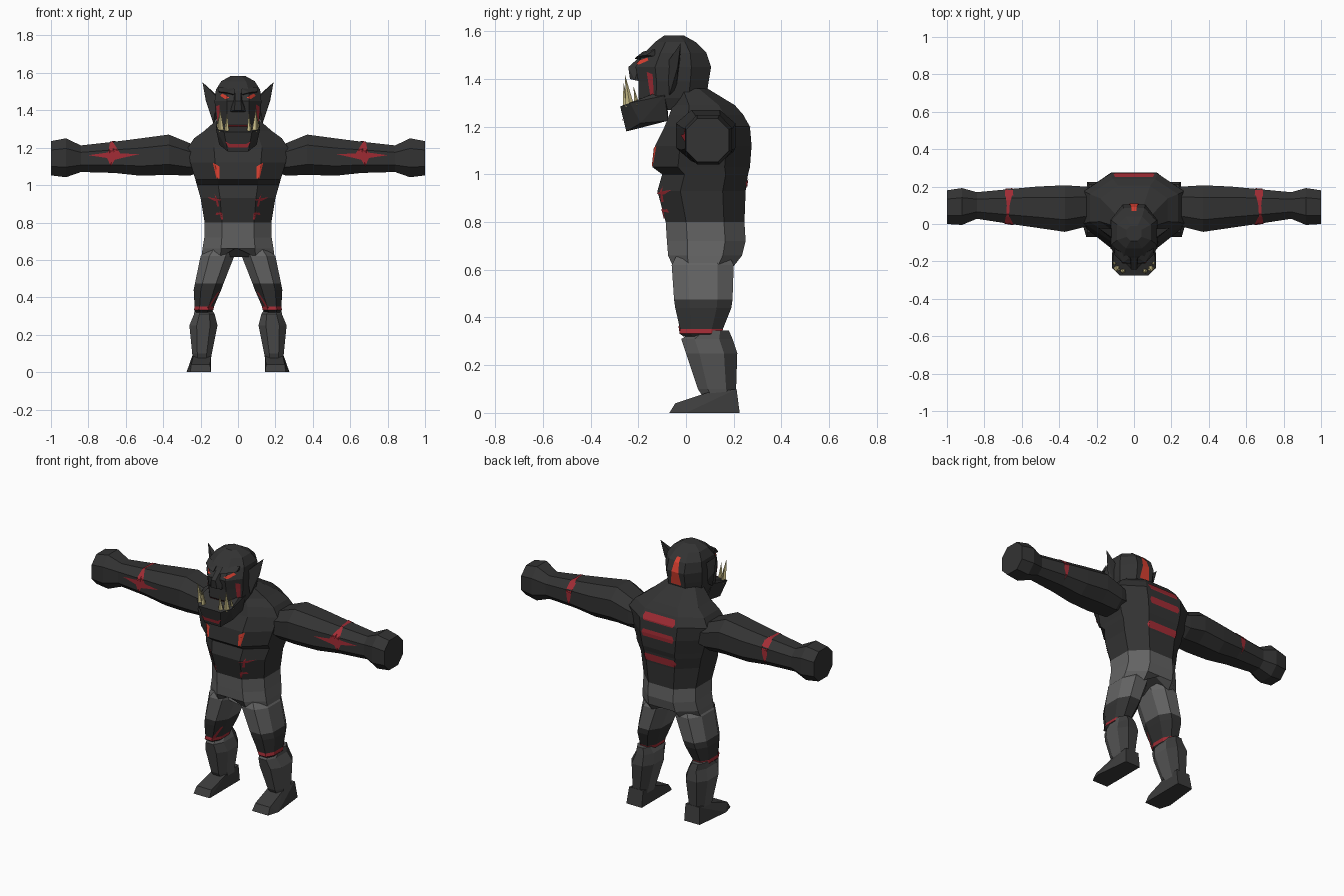
import bpy, bmesh, math
from mathutils import Vector
from mathutils.bvhtree import BVHTree

if "Cube" in bpy.data.objects:
    bpy.data.objects.remove(bpy.data.objects["Cube"])


def colour(name, r, g, b):
    m = bpy.data.materials.new(name)
    m.diffuse_color = (r, g, b, 1)
    m.use_nodes = True
    m.node_tree.nodes["Principled BSDF"].inputs["Base Color"].default_value = m.diffuse_color
    return m


SKIN = colour("charcoal skin", .033, .033, .033)
SHORTS = colour("grey shorts", .125, .125, .125)
SHIN = colour("grey shin guard", .09, .09, .09)
BOOT = colour("dark boot", .045, .045, .045)
RED = colour("dark red paint", .36, .025, .035)
BRIGHT = colour("bright red", .68, .05, .03)
TUSK = colour("tusk ivory", .62, .54, .26)

trees = {}


def finish(name, bm, mats, rule=None):
    bmesh.ops.recalc_face_normals(bm, faces=bm.faces)
    bm.normal_update()
    if rule:
        for f in bm.faces:
            f.material_index = rule(f.calc_center_median(), f.normal)
    trees[name] = BVHTree.FromBMesh(bm)
    me = bpy.data.meshes.new(name)
    bm.to_mesh(me)
    bm.free()
    for m in mats:
        me.materials.append(m)
    ob = bpy.data.objects.new(name, me)
    bpy.context.collection.objects.link(ob)
    return ob


def loft(name, rings, axis, mats, rule=None, s=1, c=.48, lift=None):
    """Skin a chamfered cross-section through rings of (t, a0, a1, b0, b1)."""
    quarter = [(0, -1), (c, -1), (1, -c), (1, c), (c, 1)]
    prof = quarter + [(-a, -b) for a, b in quarter]
    bm = bmesh.new()
    loops = []
    for t, a0, a1, b0, b1 in rings:
        loop = []
        for u, v in prof:
            a, b = (a0 + a1 + u * (a1 - a0)) / 2, (b0 + b1 + v * (b1 - b0)) / 2
            co = (a * s, b, t) if axis == 'z' else (t * s, a, b)
            loop.append(bm.verts.new(co))
        loops.append(loop)
    n = len(prof)
    for p, q in zip(loops, loops[1:]):
        for i in range(n):
            bm.faces.new((p[i], p[(i + 1) % n], q[(i + 1) % n], q[i]))
    bm.faces.new(loops[0])
    bm.faces.new(loops[-1])
    if lift:
        for i in (0, 5):
            loops[0][i].co.z += lift
    return finish(name, bm, mats, rule)


def hull(name, pts, mat, s=1, mirror=False):
    bm = bmesh.new()
    for x, y, z in pts:
        bm.verts.new((x * s, y, z))
        if mirror:
            bm.verts.new((-x, y, z))
    out = bmesh.ops.convex_hull(bm, input=bm.verts)
    bmesh.ops.delete(bm, geom=list({g for g in out["geom_interior"] if isinstance(g, bmesh.types.BMVert)}),
                     context='VERTS')
    return finish(name, bm, [mat])


def paint(name, target, outline, side, mat, s=1):
    """Lay a thin painted patch on a part; outline is seen along the side vector."""
    d = Vector(side)
    bm = bmesh.new()
    for a, b in outline:
        if abs(d.x) > .5:
            co = (d.x * 2, a, b)
        elif abs(d.y) > .5:
            co = (a * s, d.y * 2, b)
        else:
            co = (a * s, b, d.z * 2)
        bm.verts.new(co)
    bm.faces.new(bm.verts)
    bmesh.ops.triangulate(bm, faces=bm.faces)
    bmesh.ops.subdivide_edges(bm, edges=bm.edges, cuts=5, use_grid_fill=True)
    lost = []
    for v in bm.verts:
        hit = trees[target].ray_cast(v.co, -d)
        if hit[0] is None:
            lost.append(v)
        else:
            v.co = hit[0] + d * .004
    bmesh.ops.delete(bm, geom=lost, context='VERTS')
    return finish(name, bm, [mat])


def box(a0, a1, b0, b1):
    return [(a0, b0), (a1, b0), (a1, b1), (a0, b1)]


FRONT, BACK, TOP = (0, -1, 0), (0, 1, 0), (0, 0, 1)

# torso: shorts below the waist, bare chest above
body = [(.615, .195, -.055, .2), (.66, .19, -.075, .235), (.72, .18, -.08, .25),
        (.8, .178, -.085, .245), (.93, .2, -.12, .25), (1.0, .22, -.10, .26),
        (1.03, .228, -.14, .268), (1.12, .255, -.13, .275), (1.2, .268, -.09, .268),
        (1.25, .235, -.07, .24), (1.29, .18, -.055, .205), (1.36, .1, -.05, .09)]
loft("torso", [(z, -w, w, f, b) for z, w, f, b in body], 'z', [SKIN, SHORTS],
     lambda c, n: int(c.z < .8), lift=.055)

# head
head = [(1.27, .09, -.16, .06), (1.32, .112, -.2, .085), (1.39, .122, -.2, .095),
        (1.45, .125, -.212, .105), (1.51, .118, -.175, .085), (1.555, .09, -.13, .04),
        (1.583, .04, -.09, -.01)]
loft("head", [(z, -w, w, f, b) for z, w, f, b in head], 'z', [SKIN])
hull("jaw", [(.055, -.25, 1.18), (.075, -.276, 1.285), (.118, -.235, 1.3), (.115, -.09, 1.33),
             (.085, -.075, 1.225), (.1, -.19, 1.215), (.1, -.08, 1.36)], SKIN, mirror=True)
hull("nose", [(.015, -.242, 1.45), (.04, -.215, 1.395), (.02, -.235, 1.4), (.03, -.19, 1.39),
              (.015, -.18, 1.505)], SKIN, mirror=True)
paint("lip_paint", "head", box(-.05, .05, 1.302, 1.32), FRONT, RED)
paint("chin_paint", "jaw", [(-.07, 1.235), (-.05, 1.2), (.05, 1.2), (.07, 1.235), (.045, 1.22), (-.045, 1.22)],
      FRONT, RED)
paint("nape_paint", "head", [(-.012, 1.53), (.012, 1.53), (.035, 1.37), (-.035, 1.37)], BACK, BRIGHT)

# three stripes across the back
for i, z in enumerate((.965, 1.12, 1.215)):
    paint(f"back_stripe_{i}", "torso", [(-.11, z), (-.1, z - .022), (.1, z - .022), (.11, z),
                                        (.1, z + .022), (-.1, z + .022)], BACK, RED)

for s, tag in ((1, "left"), (-1, "right")):
    # ears, brows, eyes, cheeks
    hull(f"ear_{tag}", [(.112, -.078, 1.47), (.19, -.022, 1.55), (.172, -.035, 1.45), (.132, -.07, 1.33),
                        (.112, -.025, 1.48), (.108, -.04, 1.36)], SKIN, s)
    hull(f"brow_{tag}", [(.02, -.215, 1.485), (.02, -.18, 1.515), (.105, -.165, 1.5), (.105, -.13, 1.525),
                         (.06, -.205, 1.495), (.03, -.18, 1.48), (.1, -.13, 1.495)], SKIN, s)
    paint(f"eye_{tag}", "head", [(.045, 1.468), (.07, 1.46), (.095, 1.478), (.085, 1.49)], FRONT, BRIGHT, s)
    paint(f"cheek_paint_{tag}", "head", [(-.15, 1.33), (-.135, 1.335), (-.14, 1.42), (-.165, 1.43)],
          (s, 0, 0), RED)

    # tusks: a tall outer one and a short inner one on each side
    for kind, base, tip, r in (("outer", (.09, -.235, 1.285), (.097, -.255, 1.415), .02),
                               ("inner", (.06, -.25, 1.28), (.058, -.262, 1.385), .016),
                               ("rear", (.105, -.205, 1.29), (.104, -.22, 1.37), .012)):
        ring = [(base[0] + r * math.cos(k * math.tau / 5), base[1] + r * math.sin(k * math.tau / 5), base[2])
                for k in range(5)]
        hull(f"{kind}_tusk_{tag}", ring + [tip], TUSK, s)

    # arm with fist
    arm = f"arm_{tag}"
    loft(arm, [(.2, 0, .19, 1.07, 1.2), (.26, -.015, .2, 1.05, 1.225), (.37, -.042, .207, 1.055, 1.27),
               (.52, -.02, .2, 1.05, 1.25), (.66, 0, .187, 1.065, 1.232), (.84, .028, .17, 1.07, 1.212),
               (.92, -.005, .192, 1.042, 1.25), (1, 0, .18, 1.052, 1.235)], 'x', [SKIN], s=s)
    star = [(.53, 1.165), (.63, 1.17), (.665, 1.225), (.685, 1.225), (.69, 1.175), (.8, 1.16),
            (.7, 1.145), (.68, 1.1), (.66, 1.135), (.62, 1.145)]
    paint(f"arm_star_{tag}", arm, star, FRONT, RED, s)
    paint(f"arm_band_{tag}", arm, [(.67, .005), (.685, .005), (.68, .1), (.69, .183), (.645, .183), (.665, .1)],
          TOP, RED, s)
    paint(f"arm_back_mark_{tag}", arm, [(.645, 1.225), (.69, 1.225), (.685, 1.15), (.67, 1.09), (.655, 1.15)],
          BACK, RED, s)

    # scratches on chest and belly
    for i, mark in enumerate(([(.1, 1.035), (.115, 1.035), (.135, 1.12), (.1, 1.1)],
                              [(.085, .92), (.125, .915), (.165, .935), (.125, .93)],
                              [(.1, .885), (.112, .885), (.125, .95), (.112, .93)],
                              [(.075, .845), (.12, .84), (.115, .855)],
                              [(.08, .815), (.09, .815), (.1, .86), (.085, .85)])):
        paint(f"scratch_{i}_{tag}", "torso", mark, FRONT, RED if i else BRIGHT, s)

    # thigh: shorts, bare knee, red hem
    thigh = f"thigh_{tag}"
    loft(thigh, [(.66, .01, .17, -.04, .18), (.62, .02, .2, -.06, .2), (.475, .077, .23, -.05, .195),
                 (.44, .09, .237, -.045, .19), (.352, .128, .232, -.025, .155), (.333, .132, .235, -.028, .15),
                 (.32, .145, .225, -.01, .14)], 'z', [SKIN, SHORTS, RED],
         lambda c, n: 1 if c.z > .475 else 2 if .333 < c.z < .352 else 0, s=s)
    paint(f"knee_streak_{tag}", thigh, [(.1, .43), (.11, .425), (.16, .35), (.215, .335), (.15, .345)],
          FRONT, RED, s)

    # lower leg: guard in front, dark calf behind
    loft(f"shin_{tag}", [(.345, .145, .23, .04, .18), (.31, .125, .235, -.02, .195), (.25, .11, .26, 0, .215),
                         (.1, .14, .245, .05, .21), (.07, .145, .24, .07, .21)], 'z', [SHIN, BOOT],
         lambda c, n: int(n.y > .3), s=s)
    # foot
    hull(f"foot_{tag}", [(.145, -.07, 0), (.255, -.07, 0), (.275, 0, 0), (.25, .225, 0), (.145, .225, 0),
                         (.15, -.045, .04), (.25, -.045, .04), (.145, .09, .085), (.24, .09, .085),
                         (.145, .212, .1), (.24, .212, .1)], BOOT, s)
